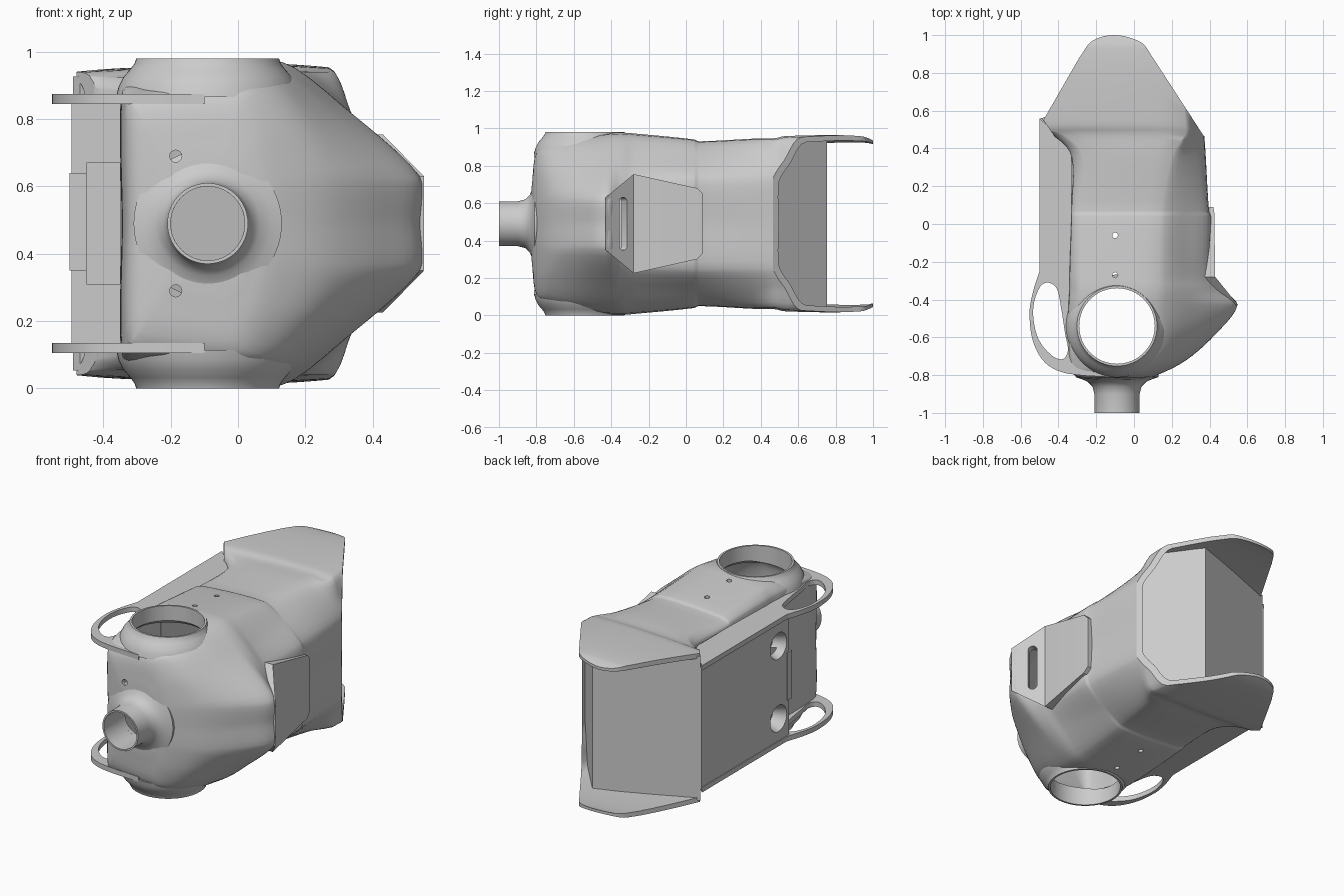
import bpy, bmesh, math
from mathutils import Vector

if "Cube" in bpy.data.objects:
    bpy.data.objects.remove(bpy.data.objects["Cube"])

MID = 0.49  # mirror plane height
helpers = []


def make(name, verts, faces, helper=False):
    me = bpy.data.meshes.new(name)
    me.from_pydata([tuple(v) for v in verts], [], faces)
    bm = bmesh.new()
    bm.from_mesh(me)
    bmesh.ops.recalc_face_normals(bm, faces=bm.faces)
    bm.to_mesh(me)
    bm.free()
    ob = bpy.data.objects.new(name, me)
    bpy.context.collection.objects.link(ob)
    if helper:
        ob.hide_render = True
        helpers.append(ob)
    return ob


def bridge(rings, closed=False):
    n, m = len(rings[0]), len(rings)
    faces = [(i * n + j, i * n + (j + 1) % n, (i + 1) % m * n + (j + 1) % n, (i + 1) % m * n + j)
             for i in range(m if closed else m - 1) for j in range(n)]
    if not closed:
        faces += [tuple(range(n)), tuple(range((m - 1) * n, m * n))]
    return [v for r in rings for v in r], faces


def prism(name, plan, z0, z1, helper=False):
    return make(name, *bridge([[(x, y, z) for x, y in plan] for z in (z0, z1)]), helper)


def lathe(name, prof, spot, n=64):
    # prof: closed (radius, y, or z) outline spun about a line through spot
    axis, cx, c2 = spot
    rings = []
    for i in range(n):
        a = 2 * math.pi * i / n
        c, s = math.cos(a), math.sin(a)
        rings.append([(cx + r * c, c2 + r * s, t) if axis == 'Z' else (cx + r * c, t, c2 + r * s) for r, t in prof])
    return make(name, *bridge(rings, True))


def rod(p, q, r, r2=None, n=48):
    p, q = Vector(p), Vector(q)
    rot = (q - p).to_track_quat('Z', 'Y')
    rings = [[c + rot @ Vector((k * math.cos(2 * math.pi * i / n), k * math.sin(2 * math.pi * i / n), 0))
              for i in range(n)] for c, k in ((p, r), (q, r2 or r))]
    return make("cutter", *bridge(rings), True)


def boolean(ob, cutter, op='DIFFERENCE'):
    m = ob.modifiers.new("cut", 'BOOLEAN')
    m.object, m.operation, m.solver = cutter, op, 'EXACT'


def smooth_path(pts, steps, k=1.0, closed=False):
    # spline through points of any dimension, tangents scaled to segment length
    n, out = len(pts), []
    at = lambda i: pts[i % n] if closed else pts[max(0, min(n - 1, i))]
    for i in range(n if closed else n - 1):
        a, b, c, d = (at(i + j) for j in (-1, 0, 1, 2))
        L = math.dist(b, c)
        u, v = k * L / (L + math.dist(a, b)), k * L / (L + math.dist(c, d))
        for s in range(steps):
            t = s / steps
            h = (2 * t**3 - 3 * t**2 + 1, t**3 - 2 * t**2 + t, 3 * t**2 - 2 * t**3, t**3 - t**2)
            out.append(tuple(h[0] * q + h[1] * u * (r - p) + h[2] * r + h[3] * v * (w - q)
                             for p, q, r, w in zip(a, b, c, d)))
    return out if closed else out + [tuple(pts[-1])]


# torso stations: y, front x, front half-height, side x/h, top x/h, back x/h
STATIONS = [
    (-.825, .02, .10, .00, .17, -.04, .20, -.20, .16),
    (-.80, .12, .12, .08, .27, .00, .375, -.31, .34),
    (-.72, .275, .14, .21, .28, .09, .415, -.34, .38),
    (-.58, .43, .14, .29, .31, .12, .45, -.345, .40),
    (-.43, .54, .14, .33, .33, .12, .475, -.345, .41),
    (-.35, .465, .17, .33, .33, .13, .48, -.34, .41),
    (-.27, .405, .22, .30, .34, .13, .475, -.34, .41),
    (.04, .40, .24, .27, .36, .14, .447, -.33, .40),
    (.07, .39, .24, .27, .36, .14, .437, -.33, .39),
    (.36, .375, .24, .30, .36, .20, .45, -.33, .39),
    (.47, .37, .24, .33, .34, .27, .45, -.43, .40),
    (.55, .37, .24, .33, .34, .27, .462, -.62, .43),
    (.93, .37, .24, .33, .34, .27, .462, -.62, .43),
    (1.03, .37, .24, .33, .34, .27, .43, -.62, .40)]


def torso(name, inset=0.0, dy=0.0, helper=False):
    rings = []
    for y, xf, h1, xs, hs, xt, ht, xb, hb in smooth_path(STATIONS, 5):
        half = [(xf, 0), (xf, h1), (xs, hs), (xt, ht), (xb + .06, ht - .015), (xb, hb), (xb, 0)]
        loop = half + [(x, -h) for x, h in half[-2:0:-1]]
        rings.append([(x - inset * (x - .02), y + dy, MID + h * (1 - inset)) for x, h in smooth_path(loop, 5, .7, True)])
    return make(name, *bridge(rings), helper)


# hollow torso with pointed hip flaps
body = torso("torso_shell")
boolean(body, torso("torso_hollow", .06, .025, True))
tip = smooth_path([(.10, .88), (.04, .96), (-.10, 1.0), (-.22, .97), (-.29, .88)], 6)
plan = [(-.39, -1.2), (.7, -1.2), (.7, .465), (.37, .465)] + tip + [(-.48, .55), (-.39, .42)]
boolean(body, prism("outline", plan, -.5, 1.5, True), 'INTERSECT')
boolean(body, rod((-.09, -.54, -.5), (-.09, -.54, 1.5), .2, n=64))
boolean(body, rod((-.09, -1.2, MID), (-.09, -.6, MID), .11))
for s in (-1, 1):
    boolean(body, rod((-.185, -.95, MID + s * .2), (-.185, -.7, MID + s * .2), .018, n=16))
    for y in (-.06, -.27):
        boolean(body, rod((-.1, y, MID + s * .38), (-.1, y, MID + s * .6), .015, n=12))

# raised bent plate on the chest with a slot
front = [(.42, .09, .16), (.425, .06, .19), (.43, -.28, .265), (.552, -.43, .14)]
outer = [(x, y, MID + h) for x, y, h in front] + [(x, y, MID - h) for x, y, h in reversed(front)]
inner = [(x - .06, y, z) for x, y, z in outer]
n = len(outer)
faces = [(0, 1, 6, 7), (1, 2, 5, 6), (2, 3, 4, 5)]
faces += [tuple(i + n for i in f) for f in faces] + [(i, (i + 1) % n, (i + 1) % n + n, i + n) for i in range(n)]
plate = make("chest_plate", outer + inner, faces)
nrm = Vector((.755, .655, 0))
side = Vector((.655, -.755, 0))
mid = Vector((.475, -.335, MID))
loop = [mid + side * (.027 * math.cos(a)) + Vector((0, 0, .027 * math.sin(a) + (.115 if a < math.pi else -.115)))
        for a in [math.pi * (i + .5) / 8 for i in range(16)]]
slot = make("slot", *bridge([[p + nrm * d for p in loop] for d in (-.1, .06)]), True)
boolean(plate, slot)
boolean(body, slot)

# neck tube
neck = lathe("neck", [(.12, -1), (.12, -.90), (.13, -.86), (.155, -.835), (.19, -.82), (.22, -.81),
                      (.22, -.79), (.11, -.80), (.11, -1)], ('Y', -.09, MID))

# closed pelvis wall between the flaps
pelvis = prism("pelvis_wall", [(-.49, .56), (.10, .755), (.36, .455), (.33, .44), (.09, .72), (-.47, .535)], -.1, 1.1)
boolean(pelvis, torso("torso_volume", .03, 0, True), 'INTERSECT')

# back box with two flared ports and an open end
box = prism("back_box", [(-.495, -.28), (-.495, .56), (-.44, .57), (-.32, .44), (-.32, -.28)], .12, .86)
for s in (-1, 1):
    boolean(box, rod((-.51, -.18, MID + s * .22), (-.42, -.18, MID + s * .22), .085, .05))
cut = [(-.45, -.5), (-.35, -.5), (-.35, -.1), (-.45, -.1)]
boolean(box, prism("cavity", cut, .31, .67, True))
rail = prism("back_rail", [(-.50, -.30), (-.45, -.30), (-.45, -.26), (-.50, -.26)], .35, .64)

# side flanges with teardrop loops, shoulder collars
rim = [(-.33, .40), (-.50, .56)] + smooth_path(
    [(-.50, -.25), (-.535, -.36), (-.553, -.47), (-.535, -.62), (-.47, -.735), (-.36, -.79), (-.1, -.812)], 5)
rim += [(-.1, -.785), (-.30, -.76), (-.33, -.68)]
tear = smooth_path([(-.495, -.33), (-.455, -.31), (-.41, -.34), (-.385, -.45), (-.365, -.58), (-.35, -.67),
                    (-.375, -.715), (-.43, -.70), (-.50, -.62), (-.53, -.52), (-.53, -.42)], 5, 1, True)
parts = []
for s, tag in ((1, "left"), (-1, "right")):
    fl = prism("side_flange_" + tag, rim, MID + s * .355, MID + s * .385)
    boolean(fl, prism("teardrop", tear, MID + s * .3, MID + s * .45, True))
    collar = lathe("arm_collar_" + tag, [(r, MID + s * h) for r, h in (
        (.272, .375), (.265, .405), (.25, .435), (.23, .458), (.217, .475), (.212, .49), (.2, .49), (.2, .40),
        (.23, .375))], ('Z', -.09, -.54))
    parts += [fl, collar]

# bake the cuts, remove helpers, shade
visible = [body, plate, neck, pelvis, box, rail] + parts
dg = bpy.context.evaluated_depsgraph_get()
baked = [bpy.data.meshes.new_from_object(o.evaluated_get(dg)) for o in visible]
for o, me in zip(visible, baked):
    o.modifiers.clear()
    o.data = me
for h in helpers:
    bpy.data.objects.remove(h)
bpy.ops.object.select_all(action='DESELECT')
for o in visible:
    o.select_set(True)
bpy.context.view_layer.objects.active = body
bpy.ops.object.shade_smooth_by_angle(angle=math.radians(32))
